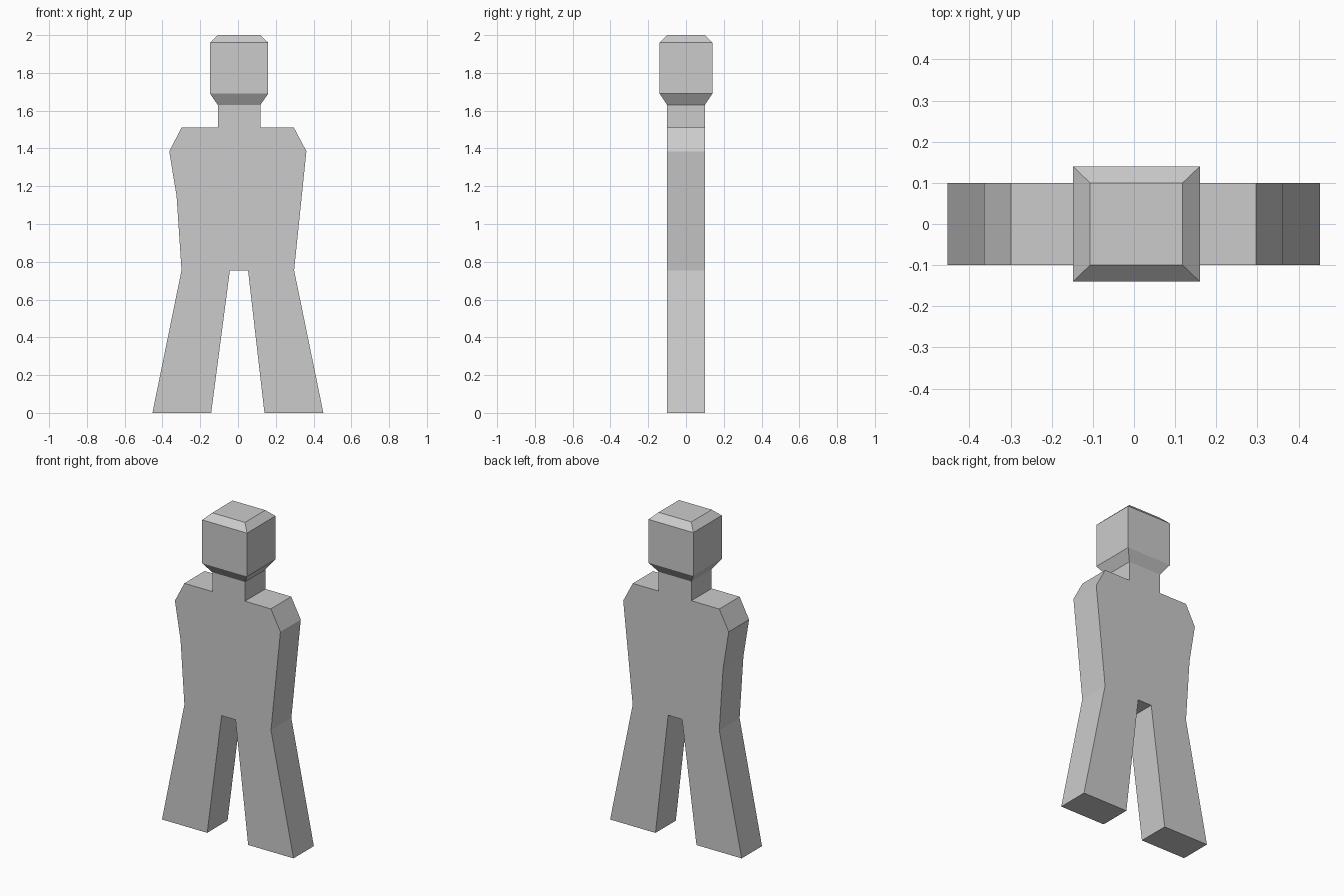
import bpy
import bmesh

if "Cube" in bpy.data.objects:
    bpy.data.objects.remove(bpy.data.objects["Cube"])

# Silhouette of legs, torso and neck as (x, z), clockwise from the left heel
outline = [
    (-0.453, 0), (-0.363, 0.4), (-0.299, 0.755), (-0.325, 1.146), (-0.364, 1.385),
    (-0.299, 1.51), (-0.107, 1.51), (-0.107, 1.63), (0.118, 1.63),
    (0.118, 1.51), (0.296, 1.51), (0.362, 1.385), (0.297, 0.755),
    (0.452, 0), (0.14, 0), (0.053, 0.755), (-0.043, 0.755), (-0.142, 0),
]
outline.pop(1)  # outer leg edge is straight

# Head levels above the neck: x min, x max, half depth, z
head_levels = [
    (-0.148, 0.16, 0.14, 1.69),
    (-0.148, 0.16, 0.14, 1.96),
    (-0.107, 0.118, 0.10, 2.0),
]

bm = bmesh.new()

# Body: flat silhouette extruded front to back
front = bm.faces.new([bm.verts.new((x, -0.1, z)) for x, z in outline])
back = bmesh.ops.extrude_face_region(bm, geom=[front], use_keep_orig=True)
for v in back["geom"]:
    if isinstance(v, bmesh.types.BMVert):
        v.co.y = 0.1

# Head: extrude the neck top through each level
bm.faces.ensure_lookup_table()
top = max(bm.faces, key=lambda f: min(v.co.z for v in f.verts))
for x0, x1, depth, z in head_levels:
    top = bmesh.ops.extrude_discrete_faces(bm, faces=[top])["faces"][0]
    for v in top.verts:
        v.co = (x0 if v.co.x < 0 else x1, depth if v.co.y > 0 else -depth, z)

bmesh.ops.recalc_face_normals(bm, faces=bm.faces)
mesh = bpy.data.meshes.new("standing_figure")
bm.to_mesh(mesh)
bm.free()
figure = bpy.data.objects.new("standing_figure", mesh)
bpy.context.collection.objects.link(figure)
